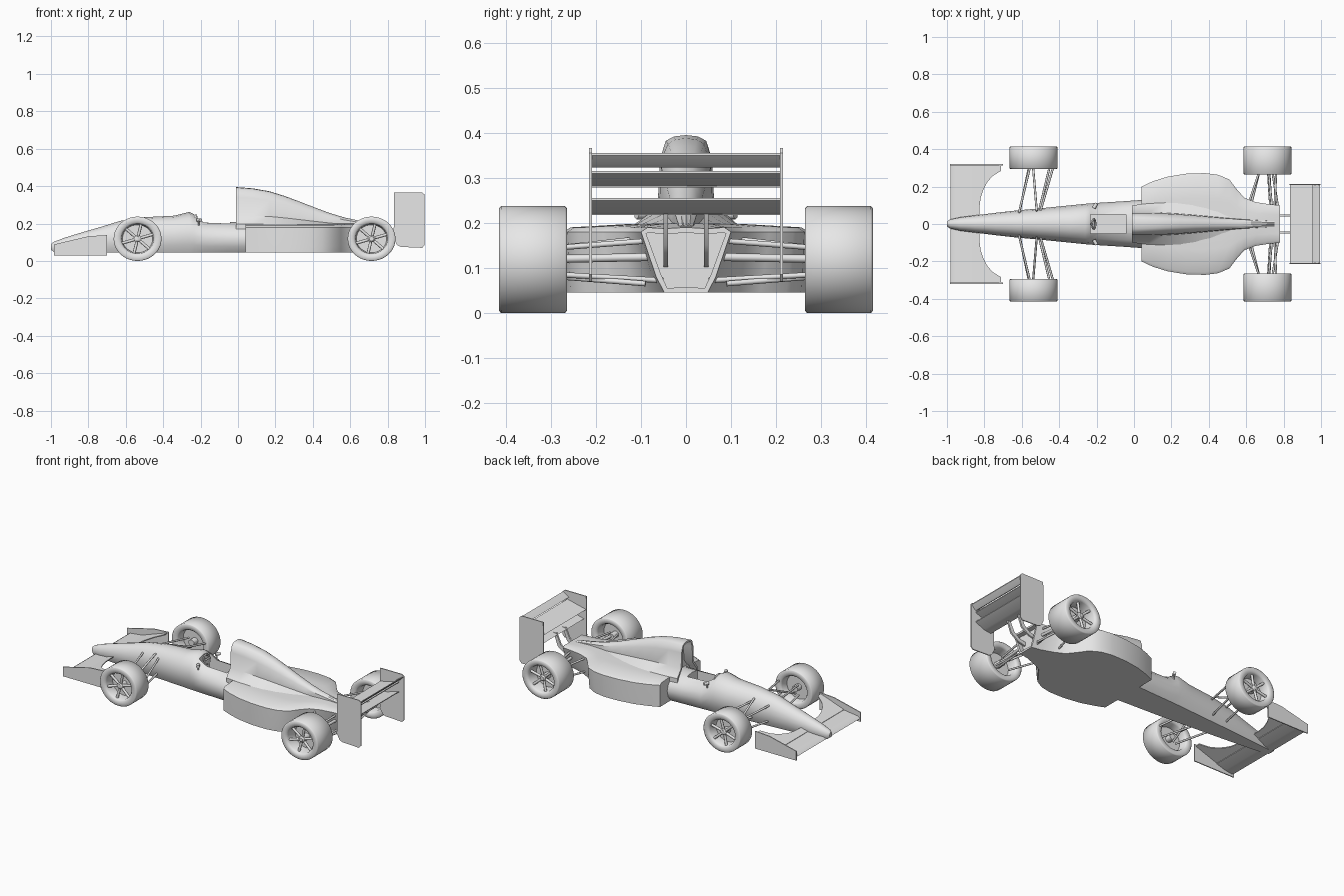
import bpy, bmesh, math
from mathutils import Vector

cube = bpy.data.objects.get("Cube")
if cube:
    bpy.data.objects.remove(cube, do_unlink=True)

grey = bpy.data.materials.new("plain_grey")
grey.use_nodes = True
grey.diffuse_color = (0.8, 0.8, 0.8, 1)
grey.node_tree.nodes["Principled BSDF"].inputs["Base Color"].default_value = (0.8, 0.8, 0.8, 1)


def finish(name, bm, angle=40):
    bmesh.ops.recalc_face_normals(bm, faces=bm.faces)
    me = bpy.data.meshes.new(name)
    bm.to_mesh(me)
    bm.free()
    me.materials.append(grey)
    ob = bpy.data.objects.new(name, me)
    bpy.context.collection.objects.link(ob)
    bpy.ops.object.select_all(action='DESELECT')
    ob.select_set(True)
    bpy.context.view_layer.objects.active = ob
    bpy.ops.object.shade_smooth_by_angle(angle=math.radians(angle))
    return ob


def loft(name, rings, wrap=False, recess=None, angle=40):
    """Skin a list of closed rings; recess = (ring index, inset, depth along x)."""
    bm = bmesh.new()
    vs = [[bm.verts.new(p) for p in r] for r in rings]
    n = len(vs[0])
    for i in range(len(vs) if wrap else len(vs) - 1):
        a, b = vs[i], vs[(i + 1) % len(vs)]
        for j in range(n):
            k = (j + 1) % n
            bm.faces.new((a[j], a[k], b[k], b[j]))
    if not wrap:
        caps = {0: bm.faces.new(vs[0][::-1]), -1: bm.faces.new(vs[-1])}
        bmesh.ops.recalc_face_normals(bm, faces=bm.faces)
        if recess:
            cap = caps[recess[0]]
            bmesh.ops.inset_region(bm, faces=[cap], thickness=recess[1])
            inner = bmesh.ops.extrude_discrete_faces(bm, faces=[cap])["faces"]
            bmesh.ops.translate(bm, verts=inner[0].verts, vec=(recess[2], 0, 0))
    return finish(name, bm, angle)


def section(x, half):
    """Full ring at x from a half outline running top centre to bottom centre."""
    return [(x, y, z) for y, z in half] + [(x, -y, z) for y, z in half[-2:0:-1]]


def side_plate(name, pts, y, t):
    """Outline in x and z, given thickness t across y."""
    return loft(name, [[(x, y + d, z) for x, z in pts] for d in (-t / 2, t / 2)])


def rod(name, a, b, r=0.006):
    a, b = Vector(a), Vector(b)
    u = (b - a).orthogonal().normalized()
    v = (b - a).normalized().cross(u)
    ring = [(math.cos(math.tau * i / 8), math.sin(math.tau * i / 8)) for i in range(8)]
    return loft(name, [[p + (u * c + v * s) * r for c, s in ring] for p in (a, b)], angle=60)


# Nose and cockpit tub: x, half width, top height, bottom height
def tub_half(w, zt, zb):
    h = zt - zb
    return [(0, zt), (w * .38, zt - h * .04), (w * .7, zt - h * .15), (w * .92, zt - h * .34),
            (w, zt - h * .55), (w * .93, zb + h * .2), (w * .72, zb), (0, zb)]


TUB = [(-1, .012, .09, .06), (-.985, .024, .102, .048), (-.93, .036, .123, .045),
       (-.85, .046, .148, .045), (-.74, .06, .18, .045), (-.63, .072, .214, .045),
       (-.5, .084, .234, .045), (-.34, .1, .242, .045), (-.26, .108, .262, .045),
       (-.235, .11, .25, .045), (-.18, .114, .215, .045), (-.05, .122, .208, .045),
       (.06, .13, .205, .045), (.15, .13, .2, .05)]
tub = loft("tub", [section(x, tub_half(w, t, b)) for x, w, t, b in TUB])

# Cockpit opening
bpy.ops.mesh.primitive_cube_add(size=1, location=(-.138, 0, .25))
cutter = bpy.context.object
cutter.scale = (.19, .1, .26)
cutter.hide_render = True
cut = tub.modifiers.new("cockpit", 'BOOLEAN')
cut.operation, cut.object, cut.solver = 'DIFFERENCE', cutter, 'EXACT'
bpy.context.view_layer.objects.active = tub
bpy.ops.object.modifier_apply(modifier="cockpit")
bpy.data.objects.remove(cutter, do_unlink=True)

# Cockpit fittings
bpy.ops.mesh.primitive_torus_add(location=(-.215, 0, .22), rotation=(0, math.radians(70), 0),
                                 major_radius=.027, minor_radius=.005,
                                 major_segments=20, minor_segments=6)
ring = bpy.context.object
ring.name = "steering_wheel"
ring.data.materials.append(grey)
bpy.ops.object.shade_smooth()
rod("steering_bar", (-.215, -.026, .22), (-.215, .026, .22), .005)
rod("steering_column", (-.25, 0, .2), (-.215, 0, .22), .006)

# Sidepods and tail: x, half width, half width underneath, centre height
POD = [(.04, .2, .2, .2), (.1, .228, .225, .2), (.18, .253, .25, .2), (.28, .269, .266, .2),
       (.38, .272, .268, .2), (.45, .263, .255, .2), (.51, .238, .222, .2),
       (.55, .185, .165, .2), (.59, .14, .115, .2), (.65, .117, .085, .2),
       (.72, .106, .06, .195), (.78, .1, .048, .19)]
loft("sidepods", [section(x, [(0, zc), (w * .5, zc - .003), (w - .015, .19), (w, .18),
                              (w * .35 + b * .65, .08), (b, .045), (0, .045)])
                  for x, w, b, zc in POD], recess=(-1, .012, -.03))

# Engine cover: x, top, middle and base half widths, ridge height
COVER = [(-.01, .045, .058, .1, .395), (.08, .04, .058, .11, .388), (.17, .034, .055, .116, .372),
         (.25, .029, .05, .116, .347), (.33, .024, .044, .11, .317), (.41, .02, .037, .1, .286),
         (.49, .016, .03, .088, .256), (.57, .012, .024, .07, .232), (.65, .01, .02, .055, .215),
         (.75, .008, .015, .04, .196)]
loft("engine_cover", [section(x, [(0, zt), (t * .6, zt - .003), (t, zt - (zt - .18) * .06),
                                  (m, zt - (zt - .18) * .25), (m * 1.08, .18 + (zt - .18) * .3),
                                  (b, .18 + (zt - .18) * .08), (b, .17), (0, .17)])
                      for x, t, m, b, zt in COVER], recess=(0, .012, .06))


# Wheels: tyre ring, dished centre, hub and spokes
def wheel(name, cx, y0, y1, s):
    rx, rz, w = .128, .1185, y1 - y0

    def at(r, t, a):
        return (cx + rx * r * math.cos(a), s * (y0 + w * t), rz + rz * r * math.sin(a))

    def turn(part, prof, wrap, n=40, angle=40):
        rings = [[at(r, t, math.tau * i / n) for i in range(n)] for r, t in prof]
        loft(name + part, rings, wrap=wrap, angle=angle)

    turn("_tyre", [(.67, .08), (.74, 0), (.96, 0), (1, .03), (1, .97), (.96, 1),
                   (.74, 1), (.67, .92), (.63, .5)], True, angle=60)
    turn("_dish", [(.66, .42), (.66, .5)], False)
    turn("_hub", [(.16, .1), (.16, .85), (.1, .9)], False, 16)
    for k in range(6):
        a = math.tau * k / 6 + .3
        rod(name + "_spoke", at(.1, .8, a), at(.68, .84, a), .008)


for s, side in ((1, "left"), (-1, "right")):
    wheel(side + "_front_wheel", -.537, .294, .415, s)
    wheel(side + "_rear_wheel", .714, .264, .415, s)

    # Suspension arms
    for inner, outer in (((-.615, .06, .175), (-.555, .31, .145)),
                         ((-.5, .07, .175), (-.43, .31, .145)),
                         ((-.615, .05, .08), (-.56, .31, .085)),
                         ((-.51, .06, .08), (-.45, .31, .085)),
                         ((-.52, .07, .2), (-.54, .31, .09)),
                         ((.61, .1, .165), (.67, .28, .145)),
                         ((.74, .06, .162), (.72, .28, .145)),
                         ((.62, .08, .07), (.67, .28, .085)),
                         ((.75, .05, .072), (.76, .28, .085)),
                         ((.77, .09, .065), (.74, .28, .08))):
        a, b = [(x, s * y, z) for x, y, z in (inner, outer)]
        rod(side + "_suspension_arm", a, b)
    rod(side + "_drive_shaft", (.735, s * .04, .125), (.72, s * .28, .12), .009)

    # Mirrors
    rod(side + "_mirror", (-.215, s * .085, .218), (-.2, s * .11, .218), .01)
    rod(side + "_mirror_stalk", (-.21, s * .09, .19), (-.21, s * .095, .218), .004)

    # Front wing flap with a curved cut-out
    arc = [(-.825, .1), (-.82, .14), (-.807, .18), (-.787, .22), (-.758, .255), (-.71, .285)]
    flap = [(-.87, 0), (-.828, 0)] + arc + [(-.71, .315), (-.87, .315)]
    loft(side + "_front_flap", [[(x, s * y, .07 + (x + .87) * .35 + d) for x, y in flap]
                                for d in (0, .006)])
    side_plate(side + "_front_endplate", [(-.985, .03), (-.7, .03), (-.7, .138), (-.8, .132),
                                          (-.985, .088)], s * .317, .006)

    # Rear wing endplate and curved support
    side_plate(side + "_rear_endplate", [(.85, .085), (.87, .075), (.985, .07), (.998, .085),
                                         (.998, .355), (.985, .366), (.835, .366), (.832, .12)],
               s * .212, .006)
    side_plate(side + "_wing_support", [(.74, .1), (.8, .115), (.85, .15), (.88, .23),
                                        (.86, .23), (.83, .165), (.79, .135), (.74, .125)],
               s * .045, .01)

# Front wing main plane
side_plate("front_main_plane", [(-.982, .05), (-.965, .062), (-.93, .066), (-.86, .075),
                                (-.86, .07), (-.92, .052), (-.965, .045)], 0, .634)


# Rear wing elements: x and z at the leading and trailing edges
for name, x0, z0, x1, z1 in (("lower", .85, .222, .965, .255), ("main", .835, .284, .965, .315),
                             ("upper", .955, .328, .994, .355)):
    side_plate("rear_wing_" + name, [(x0, z0), (x0 + (x1 - x0) * .4, z0 + .012), (x1, z1),
                                     (x1, z1 - .005), (x0 + (x1 - x0) * .5, z0 + .002),
                                     (x0 + .01, z0 - .005)], 0, .422)
